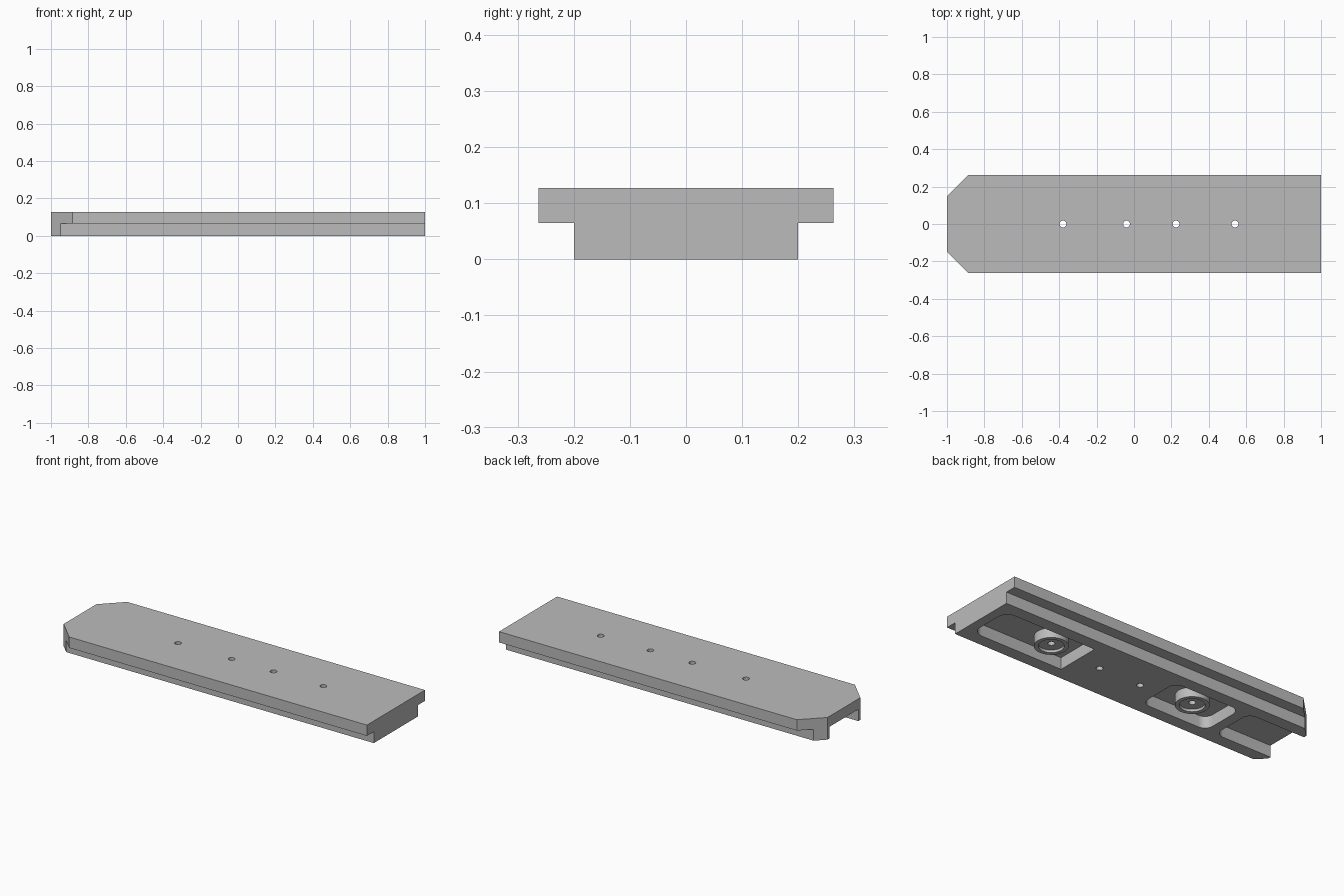
import bpy
import bmesh
from math import cos, sin, pi, radians

cube = bpy.data.objects.get("Cube")
if cube:
    bpy.data.objects.remove(cube, do_unlink=True)

TOP, STEP, FLOOR = 0.127, 0.065, 0.067

metal = bpy.data.materials.new("plain_grey")
metal.use_nodes = True
metal.diffuse_color = (0.5, 0.5, 0.5, 1)
for node in metal.node_tree.nodes:
    if node.type == 'BSDF_PRINCIPLED':
        node.inputs["Base Color"].default_value = (0.5, 0.5, 0.5, 1)


def prism(name, outline, z0, z1):
    """Extrude a flat outline between two heights."""
    bm = bmesh.new()
    face = bm.faces.new([bm.verts.new((x, y, z0)) for x, y in outline])
    up = bmesh.ops.extrude_face_region(bm, geom=[face])["geom"]
    bmesh.ops.translate(bm, vec=(0, 0, z1 - z0),
                        verts=[v for v in up if isinstance(v, bmesh.types.BMVert)])
    bmesh.ops.recalc_face_normals(bm, faces=bm.faces)
    mesh = bpy.data.meshes.new(name)
    bm.to_mesh(mesh)
    bm.free()
    mesh.materials.append(metal)
    obj = bpy.data.objects.new(name, mesh)
    bpy.context.collection.objects.link(obj)
    return obj


def combine(target, tool, operation):
    """Apply a boolean and discard the tool."""
    bpy.context.view_layer.objects.active = target
    mod = target.modifiers.new(operation.lower(), 'BOOLEAN')
    mod.operation, mod.object, mod.solver = operation, tool, 'EXACT'
    bpy.ops.object.modifier_apply(modifier=mod.name)
    bpy.data.objects.remove(tool, do_unlink=True)


def disc(x, r, n=48):
    return [(x + r * cos(2 * pi * i / n), r * sin(2 * pi * i / n)) for i in range(n)]


def bar(half):
    """Bar outline with both corners chamfered at the -x end."""
    end = 0.148
    nose = -1 + half - end
    return [(1, -half), (1, half), (nose, half), (-1, end), (-1, -end), (nose, -half)]


def pocket(x0, x1, r0, r1, half=0.13, n=8):
    """Rectangle with its own corner radius at each end (0 is sharp)."""
    pts = []
    corners = [(x1, 1, r1), (x0, 1, r0), (x0, -1, r0), (x1, -1, r1)]
    for k, (x, side, r) in enumerate(corners):
        if not r:
            pts.append((x, side * half))
            continue
        cx = x - r if x == x1 else x + r
        for i in range(n + 1):
            a = (k + i / n) * pi / 2
            pts.append((cx + r * cos(a), side * (half - r) + r * sin(a)))
    return pts


# Wide top plate over the narrower rail
body = prism("stepped_plate", bar(0.2625), STEP, TOP)
combine(body, prism("rail", bar(0.2), 0, 0.1), 'UNION')

# Two pockets and the open end slot on the underside
for shape in (pocket(0.367, 0.945, 0, 0.06),
              pocket(-0.58, -0.16, 0.05, 0.05),
              pocket(-1.1, -0.64, 0, 0.05)):
    combine(body, prism("pocket_cutter", shape, -0.05, FLOOR), 'DIFFERENCE')

# Counterbored round bosses in the pockets
for x in (0.54, -0.38):
    combine(body, prism("boss", disc(x, 0.087), 0.012, 0.09), 'UNION')
    combine(body, prism("counterbore", disc(x, 0.065), -0.05, 0.027), 'DIFFERENCE')

# Through holes along the centre line
for x in (-0.38, -0.04, 0.225, 0.54):
    combine(body, prism("hole_cutter", disc(x, 0.018, 24), -0.05, 0.2), 'DIFFERENCE')

# Smooth the round walls and keep the edges crisp
bpy.ops.object.select_all(action='DESELECT')
body.select_set(True)
bpy.context.view_layer.objects.active = body
bpy.ops.object.shade_smooth_by_angle(angle=radians(25))
